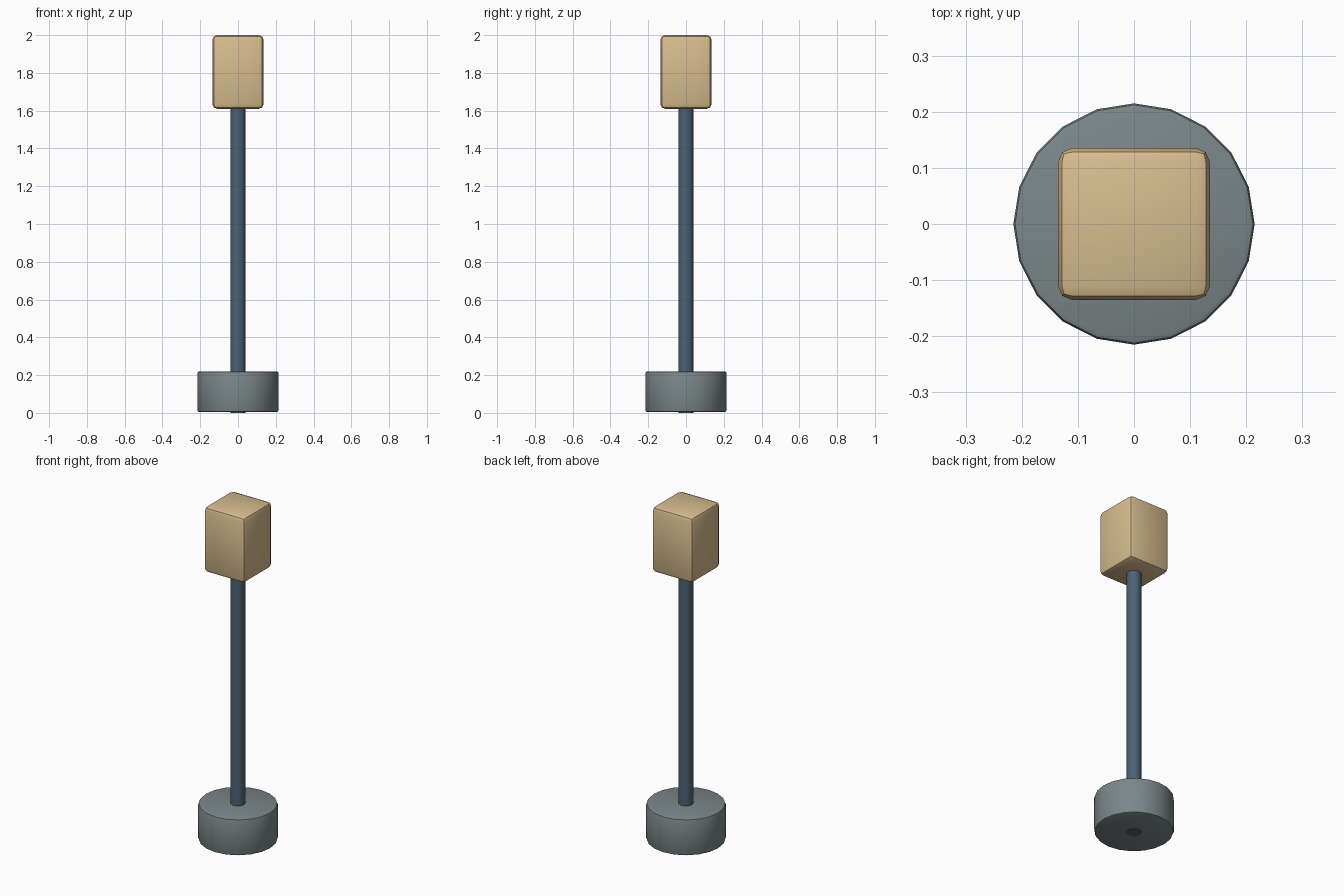
import bpy

if "Cube" in bpy.data.objects:
    bpy.data.objects.remove(bpy.data.objects["Cube"])


def material(name, rgb):
    m = bpy.data.materials.new(name)
    m.diffuse_color = (*rgb, 1)
    m.use_nodes = True
    m.node_tree.nodes["Principled BSDF"].inputs["Base Color"].default_value = m.diffuse_color
    return m


def finish(name, mat, bevel=0, segments=2):
    ob = bpy.context.object
    ob.name = name
    ob.data.materials.append(mat)
    if bevel:
        mod = ob.modifiers.new("rounded_edges", 'BEVEL')
        mod.width = bevel
        mod.segments = segments
        mod.limit_method = 'ANGLE'
        mod.angle_limit = 0.7
        bpy.ops.object.modifier_apply(modifier=mod.name)
    bpy.ops.object.shade_smooth_by_angle(angle=0.6)
    return ob


def cylinder(name, mat, radius, z0, z1, sides, bevel=0):
    bpy.ops.mesh.primitive_cylinder_add(vertices=sides, radius=radius, depth=z1 - z0,
                                        location=(0, 0, (z0 + z1) / 2))
    return finish(name, mat, bevel)


tan = material("tan", (0.68, 0.51, 0.27))
grey = material("grey", (0.20, 0.24, 0.25))
slate = material("slate_blue", (0.075, 0.12, 0.17))

# Round weighted foot
cylinder("base", grey, 0.215, 0.004, 0.22, 20, 0.01)

# Upright running through the foot into the block
cylinder("pole", slate, 0.04, 0.0, 1.65, 16)

# Block on top with rounded edges
bpy.ops.mesh.primitive_cube_add(size=1, location=(0, 0, 1.805))
bpy.context.object.scale = (0.27, 0.27, 0.39)
bpy.ops.object.transform_apply(location=False, rotation=False, scale=True)
finish("top_block", tan, 0.024)
